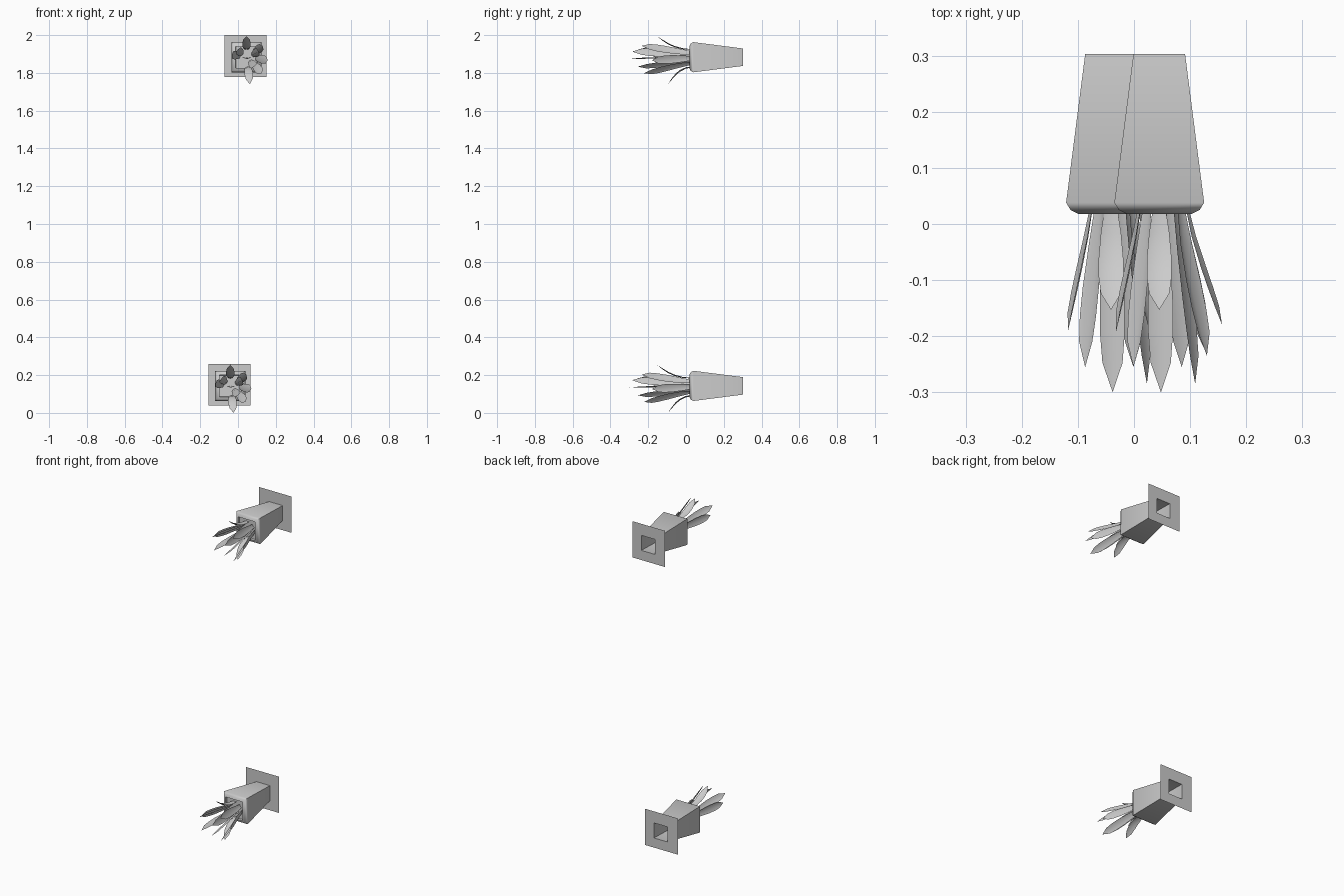
import bpy
from mathutils import Vector

if "Cube" in bpy.data.objects:
    bpy.data.objects.remove(bpy.data.objects["Cube"])

PLANTS = {"upper": Vector((0.045, 0, 1.883)), "lower": Vector((-0.041, 0, 0.143))}


def add_mesh(name, verts, faces, loc, smooth=False):
    me = bpy.data.meshes.new(name)
    me.from_pydata([tuple(v) for v in verts], [], faces)
    me.update()
    ob = bpy.data.objects.new(name, me)
    bpy.context.collection.objects.link(ob)
    ob.location = loc
    if smooth:
        bpy.ops.object.select_all(action='DESELECT')
        ob.select_set(True)
        bpy.context.view_layer.objects.active = ob
        bpy.ops.object.shade_smooth_by_angle(angle=0.9)
    return ob


def square_loft(rings, cap=False):
    """Loft square rings given as (half width, y, x offset, z offset)."""
    verts, faces = [], []
    for h, y, dx, dz in rings:
        verts += [(sx * h + dx, y, sz * h + dz)
                  for sx, sz in ((-1, -1), (1, -1), (1, 1), (-1, 1))]
    for r in range(len(rings) - 1):
        for i in range(4):
            a, b = r * 4 + i, r * 4 + (i + 1) % 4
            faces.append((a, b, b + 4, a + 4))
    if cap:
        n = len(verts)
        faces.append((n - 4, n - 3, n - 2, n - 1))
    return verts, faces


# leaf tips relative to the pot axis, with bend power
LEAVES = [
    ((0.000, -0.153, 0.112), 2.4),
    ((0.085, -0.235, 0.060), 1.3),
    ((0.112, -0.180, -0.016), 1.3),
    ((0.064, -0.285, 0.030), 1.1),
    ((0.003, -0.300, -0.010), 1.1),
    ((-0.046, -0.255, 0.040), 1.2),
    ((-0.077, -0.192, 0.014), 1.2),
    ((0.080, -0.222, -0.085), 1.3),
    ((0.040, -0.255, -0.050), 1.2),
    ((0.018, -0.095, -0.143), 2.4),
]
STATIONS = [(0, 0.011), (0.25, 0.018), (0.5, 0.022), (0.68, 0.022), (0.84, 0.018)]


def leaf(tip, power):
    """Folded pointed blade that bends outward from the pot mouth."""
    tip = Vector(tip)
    out = Vector((tip.x, 0, tip.z))
    base = Vector((tip.x * 0.42, 0.03, tip.z * 0.35))
    radial = out.normalized() if out.length > 0.03 else Vector((0, 0, 1))
    side = radial.cross(Vector((0, 1, 0))).normalized()

    def point(t):
        k = t ** power
        return Vector((base.x + (tip.x - base.x) * k,
                       base.y + (tip.y - base.y) * t,
                       base.z + (tip.z - base.z) * k))

    verts, faces = [], []
    for t, w in STATIONS:
        c = point(t)
        verts += [c - side * w + radial * w * 0.3, c, c + side * w + radial * w * 0.3]
    verts.append(tip)
    n = len(STATIONS)
    for s in range(n - 1):
        for i in range(2):
            a = s * 3 + i
            faces.append((a, a + 1, a + 4, a + 3))
    last = (n - 1) * 3
    faces += [(last, last + 1, n * 3), (last + 1, last + 2, n * 3)]
    return verts, faces


for tag, loc in PLANTS.items():
    # square tapered pot with a rounded lip and soil cap, open at the back
    v, f = square_loft([(0.046, 0.303, 0, 0), (0.08, 0.038, 0, 0), (0.072, 0.025, 0, 0),
                        (0.058, 0.018, 0, 0), (0.056, 0.03, 0, 0)], cap=True)
    add_mesh(tag + "_pot", v, f, loc, smooth=True)
    # thin wall plate with a square hole
    v, f = square_loft([(0.046, 0.303, 0, 0), (0.111, 0.303, -0.005, 0.006)])
    add_mesh(tag + "_plate", v, f, loc)
    # leaves
    for i, (tip, power) in enumerate(LEAVES):
        v, f = leaf(tip, power)
        add_mesh(f"{tag}_leaf_{i + 1}", v, f, loc, smooth=True)
